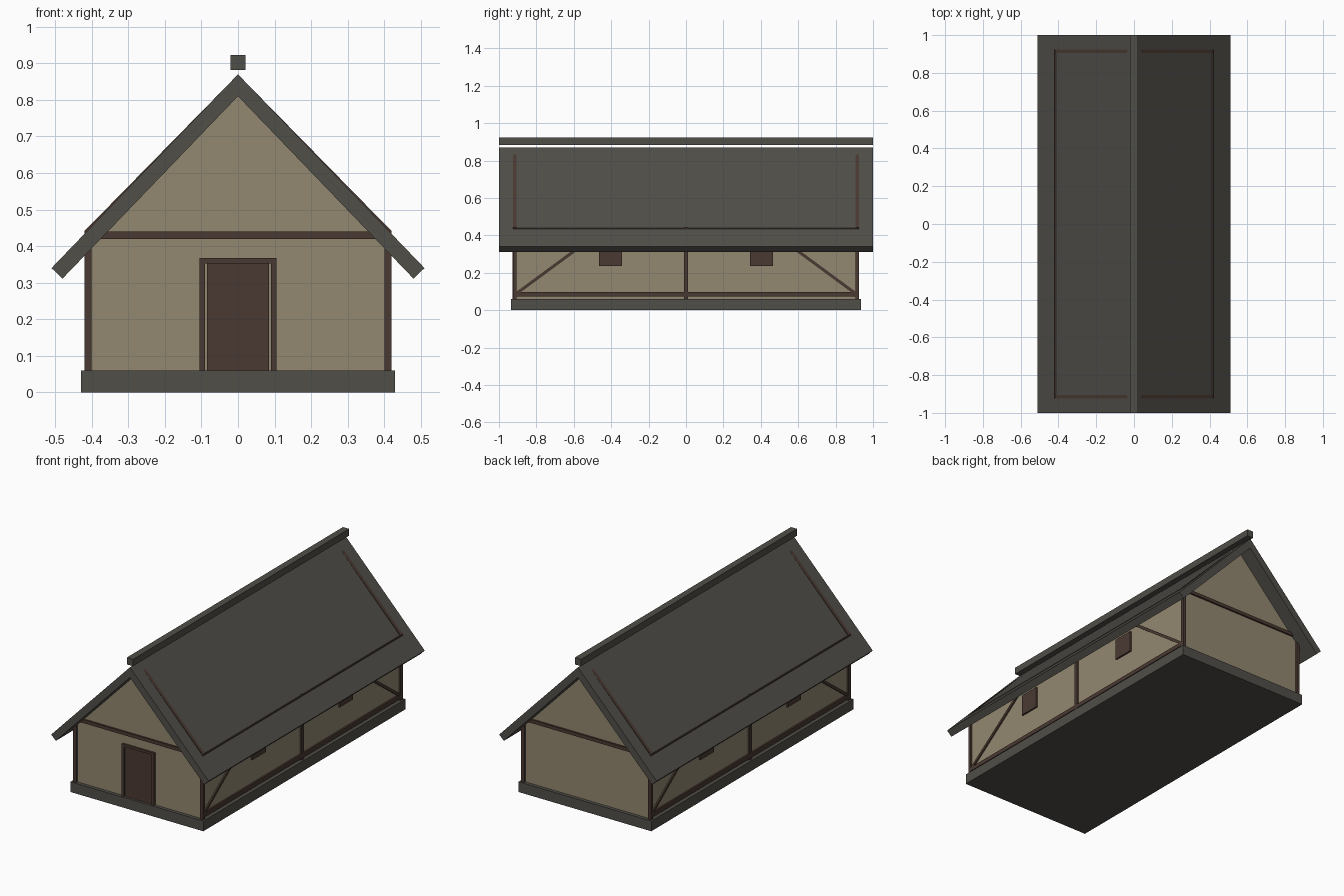
import bpy, bmesh, math
from mathutils import Vector

if "Cube" in bpy.data.objects:
    bpy.data.objects.remove(bpy.data.objects["Cube"])


def material(name, rgb):
    m = bpy.data.materials.new(name)
    lin = [c / 12.92 if c <= 0.04045 else ((c + 0.055) / 1.055) ** 2.4
           for c in (v / 255 for v in rgb)]
    m.diffuse_color = (*lin, 1)
    m.use_nodes = True
    m.node_tree.nodes["Principled BSDF"].inputs["Base Color"].default_value = m.diffuse_color
    return m


PLASTER = material("plaster", (146, 136, 112))
WOOD = material("dark wood", (74, 57, 49))
STONE = material("grey stone", (80, 78, 72))
SLATE = material("roof slate", (80, 78, 72))


def finish(name, bm, mat):
    bmesh.ops.recalc_face_normals(bm, faces=bm.faces)
    me = bpy.data.meshes.new(name)
    bm.to_mesh(me)
    bm.free()
    me.materials.append(mat)
    ob = bpy.data.objects.new(name, me)
    bpy.context.collection.objects.link(ob)
    return ob


def box(name, x, y, z, mat):
    """Box from (min, max) ranges."""
    bm = bmesh.new()
    bmesh.ops.create_cube(bm, size=1)
    for v in bm.verts:
        v.co = [r[0] if c < 0 else r[1] for c, r in zip(v.co, (x, y, z))]
    return finish(name, bm, mat)


def extrude_y(name, profile, y0, y1, mat):
    """Closed x-z profile extruded along y."""
    bm = bmesh.new()
    face = bm.faces.new([bm.verts.new((x, y0, z)) for x, z in profile])
    ext = bmesh.ops.extrude_face_region(bm, geom=[face])
    for g in ext["geom"]:
        if isinstance(g, bmesh.types.BMVert):
            g.co.y = y1
    return finish(name, bm, mat)


def beam(name, a, b, size, mat):
    """Square timber between two points."""
    a, b = Vector(a), Vector(b)
    bm = bmesh.new()
    bmesh.ops.create_cube(bm, size=1)
    bmesh.ops.scale(bm, vec=(size, size, (b - a).length), verts=bm.verts)
    ob = finish(name, bm, mat)
    ob.location = (a + b) / 2
    ob.rotation_euler = (b - a).to_track_quat("Z", "Y").to_euler()
    return ob


WX, WY = 0.41, 0.915      # wall planes
T = 0.01                  # half timber width

# Stone plinth and plastered body with gables
box("plinth", (-0.43, 0.43), (-0.935, 0.935), (0, 0.06), STONE)
extrude_y("walls", [(-WX, 0.06), (WX, 0.06), (WX, 0.415), (0, 0.835), (-WX, 0.415)],
          -WY, WY, PLASTER)

# Roof slabs and ridge beam
extrude_y("roof", [(0, 0.87), (0.51, 0.34), (0.48, 0.311), (0, 0.81),
                   (-0.48, 0.311), (-0.51, 0.34)], -1, 1, SLATE)
box("ridge_cap", (-0.02, 0.02), (-1, 1), (0.882, 0.922), SLATE)

# Long-side timber framing
for sx in (-1, 1):
    X = sx * WX
    xr = (X - T, X + T)
    box("sill_beam", xr, (-WY, WY), (0.072, 0.096), WOOD)
    box("wall_plate", xr, (-WY - T, WY + T), (0.42, 0.44), WOOD)
    box("middle_post", xr, (-T, T), (0.06, 0.442), WOOD)
    for sy in (-1, 1):
        Y = sy * WY
        box("corner_post", xr, (Y - T, Y + T), (0.06, 0.44), WOOD)
        beam("brace", (X, sy * 0.905, 0.09), (X, sy * 0.45, 0.425), 0.016, WOOD)
        box("window", (X - T, X + T), sorted((sy * 0.342, sy * 0.465)),
            (0.235, 0.36), WOOD)
        # Gable rafters standing slightly proud of the roof
        beam("gable_rafter", (sx * 0.412, Y, 0.435), (0, Y, 0.855), 0.02, WOOD)

# Gable tie beams
for sy in (-1, 1):
    box("tie_beam", (-WX, WX), (sy * WY - T, sy * WY + T), (0.42, 0.44), WOOD)

# Front door and frame
box("door", (-0.085, 0.085), (-WY - 0.006, -WY + 0.01), (0.06, 0.353), WOOD)
for s in (-1, 1):
    box("door_jamb", sorted((s * 0.09, s * 0.105)), (-WY - 0.012, -WY + 0.01),
        (0.06, 0.353), WOOD)
box("door_lintel", (-0.105, 0.105), (-WY - 0.012, -WY + 0.01), (0.353, 0.367), WOOD)
